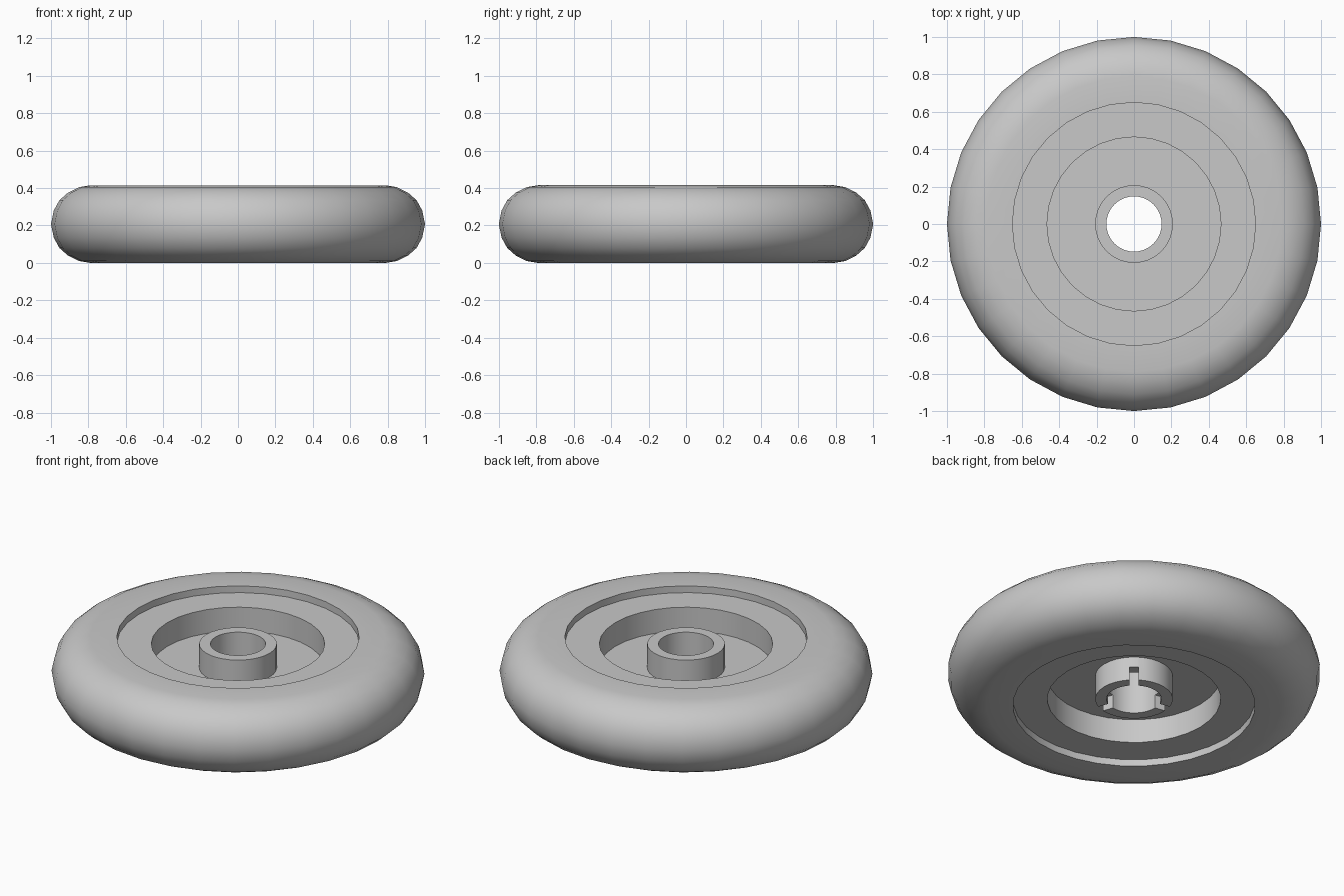
import bpy, bmesh, math
from mathutils import Matrix

cube = bpy.data.objects.get("Cube")
if cube:
    bpy.data.objects.remove(cube, do_unlink=True)

HEIGHT = 0.415
MID = HEIGHT / 2

grey = bpy.data.materials.new("plain grey")
grey.use_nodes = True
grey.diffuse_color = (0.58, 0.58, 0.58, 1)
grey.node_tree.nodes["Principled BSDF"].inputs["Base Color"].default_value = grey.diffuse_color


def make_object(name, bm):
    bmesh.ops.recalc_face_normals(bm, faces=bm.faces)
    mesh = bpy.data.meshes.new(name)
    bm.to_mesh(mesh)
    bm.free()
    mesh.materials.append(grey)
    obj = bpy.data.objects.new(name, mesh)
    bpy.context.collection.objects.link(obj)
    return obj


def lathe(name, profile, sides):
    """Revolve a closed (radius, z) profile around the z axis."""
    bm = bmesh.new()
    rings = []
    for i in range(sides):
        a = 2 * math.pi * i / sides
        rings.append([bm.verts.new((r * math.cos(a), r * math.sin(a), z)) for r, z in profile])
    n = len(profile)
    for i in range(sides):
        here, there = rings[i], rings[(i + 1) % sides]
        for j in range(n):
            k = (j + 1) % n
            bm.faces.new((here[j], there[j], there[k], here[k]))
    return make_object(name, bm)


def smooth(obj, angle):
    bpy.ops.object.select_all(action="DESELECT")
    obj.select_set(True)
    bpy.context.view_layer.objects.active = obj
    bpy.ops.object.shade_smooth_by_angle(angle=math.radians(angle))


# Tyre: flat sidewalls and a rounded tread, mirrored about mid height
upper = [(0.65, HEIGHT), (0.79, HEIGHT), (0.85, 0.405), (0.91, 0.375),
         (0.955, 0.335), (0.985, 0.28)]
lower = [(r, HEIGHT - z) for r, z in reversed(upper)]
tyre = lathe("tyre", upper + [(1.0, MID)] + lower, 32)
smooth(tyre, 40)

# Rim: raised outer band with a thin web, recessed on both sides
BAND, WEB = MID - 0.04, 0.027
rim = lathe("rim", [
    (0.655, MID + BAND), (0.465, MID + BAND), (0.465, MID + WEB), (0.18, MID + WEB),
    (0.18, MID - WEB), (0.465, MID - WEB), (0.465, MID - BAND), (0.655, MID - BAND)], 32)
smooth(rim, 30)

# Hub: open tube with three slots in its lower end
hub = lathe("hub", [(0.208, MID + BAND), (0.148, MID + BAND),
                    (0.148, MID - BAND), (0.208, MID - BAND)], 32)

bm = bmesh.new()
for degrees in (50, 170, 290):
    place = (Matrix.Rotation(math.radians(degrees), 4, "Z")
             @ Matrix.Translation((0.18, 0, 0.06))
             @ Matrix.Diagonal((0.12, 0.05, 0.12, 1)))
    bmesh.ops.create_cube(bm, size=1, matrix=place)
cutter = make_object("slot_cutter", bm)
cutter.hide_render = True

cut = hub.modifiers.new("slots", "BOOLEAN")
cut.operation = "DIFFERENCE"
cut.solver = "EXACT"
cut.object = cutter
bpy.context.view_layer.objects.active = hub
bpy.ops.object.modifier_apply(modifier=cut.name)
bpy.data.objects.remove(cutter, do_unlink=True)
smooth(hub, 30)
